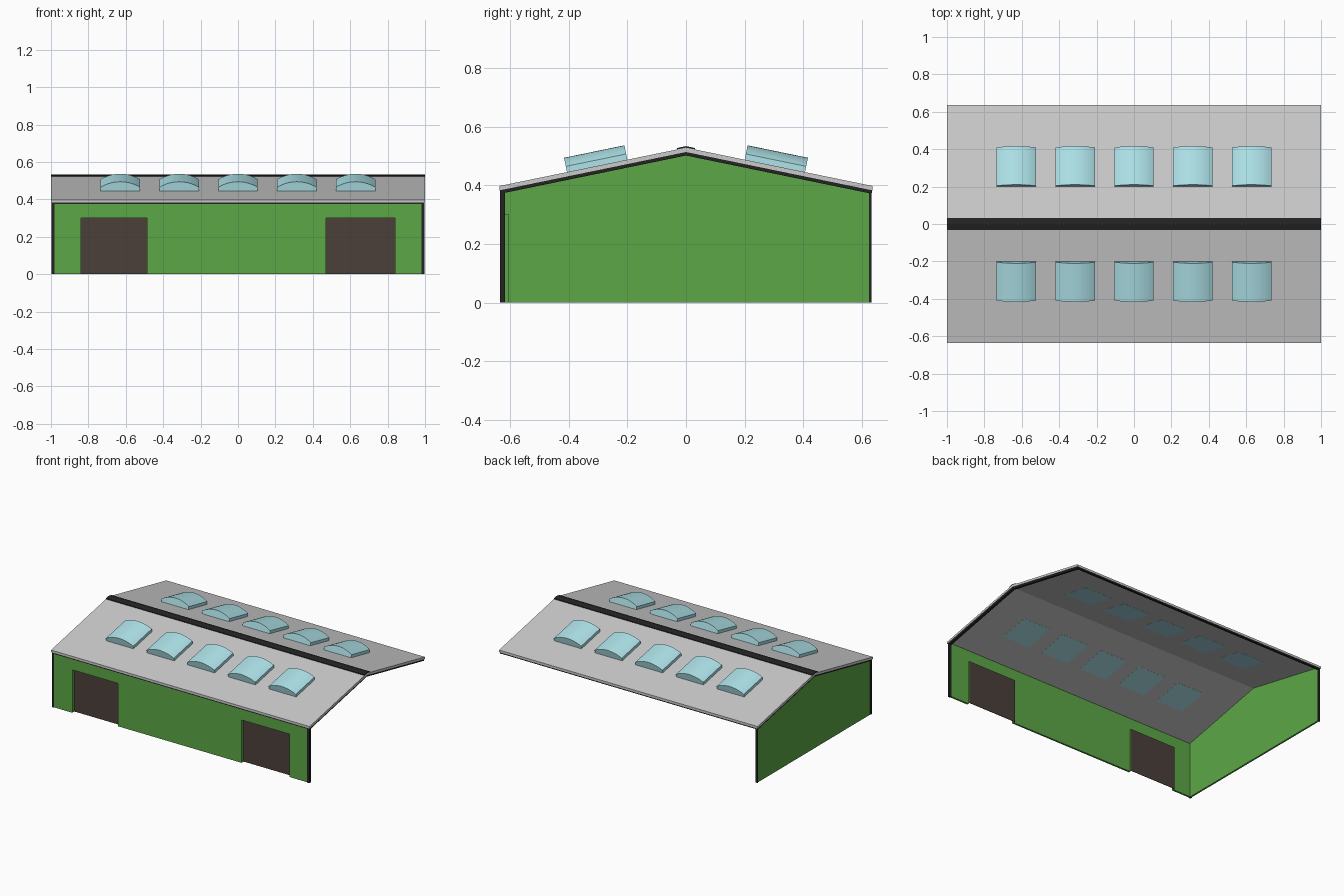
import bpy, bmesh, math
from mathutils import Matrix

if "Cube" in bpy.data.objects:
    bpy.data.objects.remove(bpy.data.objects["Cube"])


def material(name, rgb):
    m = bpy.data.materials.new(name)
    m.diffuse_color = (*rgb, 1)
    m.use_nodes = True
    m.node_tree.nodes["Principled BSDF"].inputs["Base Color"].default_value = m.diffuse_color
    return m


GREEN = material("green_cladding", (0.107, 0.39, 0.061))
BLACK = material("black_trim", (0.017, 0.017, 0.017))
BROWN = material("brown_door", (0.07, 0.051, 0.042))
GLASS = material("pale_blue_glazing", (0.43, 0.78, 0.83))


def prism(name, profile, axis, a, b, mat=None, matrix=None):
    """Extrude a (y, z) profile along x, or an (x, z) profile along y."""
    place = (lambda u, v, t: (t, u, v)) if axis == "x" else (lambda u, v, t: (u, t, v))
    bm = bmesh.new()
    face = bm.faces.new([bm.verts.new(place(u, v, a)) for u, v in profile])
    ext = bmesh.ops.extrude_face_region(bm, geom=[face])
    d = (b - a, 0, 0) if axis == "x" else (0, b - a, 0)
    bmesh.ops.translate(bm, vec=d, verts=[g for g in ext["geom"] if isinstance(g, bmesh.types.BMVert)])
    bmesh.ops.recalc_face_normals(bm, faces=bm.faces)
    me = bpy.data.meshes.new(name)
    bm.to_mesh(me)
    bm.free()
    ob = bpy.data.objects.new(name, me)
    bpy.context.collection.objects.link(ob)
    if mat:
        me.materials.append(mat)
    if matrix:
        ob.matrix_world = matrix
    return ob


def rect(u0, u1, v0, v1):
    return [(u0, v0), (u1, v0), (u1, v1), (u0, v1)]


# Roof shape
EAVE, RIDGE = 0.637, 0.529
SLOPE = 0.131 / EAVE
THICK = 0.015


def roof_z(y):
    return RIDGE - SLOPE * abs(y)


def chevron(half, top, bottom):
    """Folded strip following the roof, offset from its top surface."""
    ys = (-half, 0, half)
    return [(y, roof_z(y) + top) for y in ys] + [(y, roof_z(y) + bottom) for y in reversed(ys)]


prism("roof", chevron(EAVE, 0, -THICK), "x", -1, 1)
prism("ridge_cap", chevron(0.031, 0.005, -0.002), "x", -1, 1, BLACK)

# Black trim below the roof edges
for side, s in (("left", -1), ("right", 1)):
    prism(side + "_rake_trim", chevron(0.632, -THICK, -THICK - 0.012), "x", s * 0.98, s * 0.996, BLACK)
for side, s in (("front", -1), ("back", 1)):
    prism(side + "_eave_trim", rect(s * 0.62, s * 0.634, 0.375, 0.386), "x", -0.995, 0.995, BLACK)

# Front wall with two door openings; the back and right sides are open
DOORS = [(-0.84, -0.487), (0.47, 0.84)]
H = 0.30
outline = [(-0.98, 0)]
for x0, x1 in DOORS:
    outline += [(x0, 0), (x0, H), (x1, H), (x1, 0)]
outline += [(0.98, 0), (0.98, 0.384), (-0.98, 0.384)]
prism("front_wall", outline, "y", -0.631, -0.618, GREEN)

# Recessed doors with green reveals
for i, (x0, x1) in enumerate(DOORS):
    t = 0.002
    reveal = [(x0 - t, 0), (x0, 0), (x0, H), (x1, H), (x1, 0), (x1 + t, 0), (x1 + t, H + t), (x0 - t, H + t)]
    prism(f"door_reveal_{i + 1}", reveal, "y", -0.618, -0.605, GREEN)
    prism(f"door_{i + 1}", rect(x0, x1, 0, H), "y", -0.608, -0.605, BROWN)

# Left gable wall
gable = [(-0.618, 0), (0.625, 0), (0.625, roof_z(0.625) - THICK), (0, RIDGE - THICK),
         (-0.618, roof_z(0.618) - THICK)]
prism("left_gable_wall", gable, "x", -0.992, -0.98, GREEN)

# Corner posts
prism("front_left_post", rect(-0.996, -0.98, 0, 0.384), "y", -0.635, -0.618, BLACK)
prism("front_right_post", rect(0.98, 0.996, 0, 0.384), "y", -0.635, -0.618, BLACK)
prism("back_left_post", rect(-0.996, -0.98, 0, 0.384), "y", 0.625, 0.632, BLACK)

# Arched skylights, five per slope
W, SIDE, TOP = 0.105, 0.020, 0.050
rise = TOP - SIDE
R = (W * W + rise * rise) / (2 * rise)
half_angle = math.asin(W / R)
arch = [(-W, -THICK - 0.0003), (W, -THICK - 0.0003)]
for k in range(17):
    a = half_angle * (1 - k / 8)
    arch.append((R * math.sin(a), TOP - R + R * math.cos(a)))
tilt = math.atan(SLOPE)
for side, s in (("front", -1), ("back", 1)):
    for i in range(5):
        m = Matrix.Translation(((i - 2) * 0.3145, s * 0.303, roof_z(0.303))) @ Matrix.Rotation(-s * tilt, 4, "X")
        ob = prism(f"{side}_skylight_{i + 1}", arch, "y", -0.105, 0.105, GLASS, m)
        bpy.ops.object.select_all(action="DESELECT")
        ob.select_set(True)
        bpy.context.view_layer.objects.active = ob
        bpy.ops.object.shade_smooth_by_angle(angle=math.radians(25))
